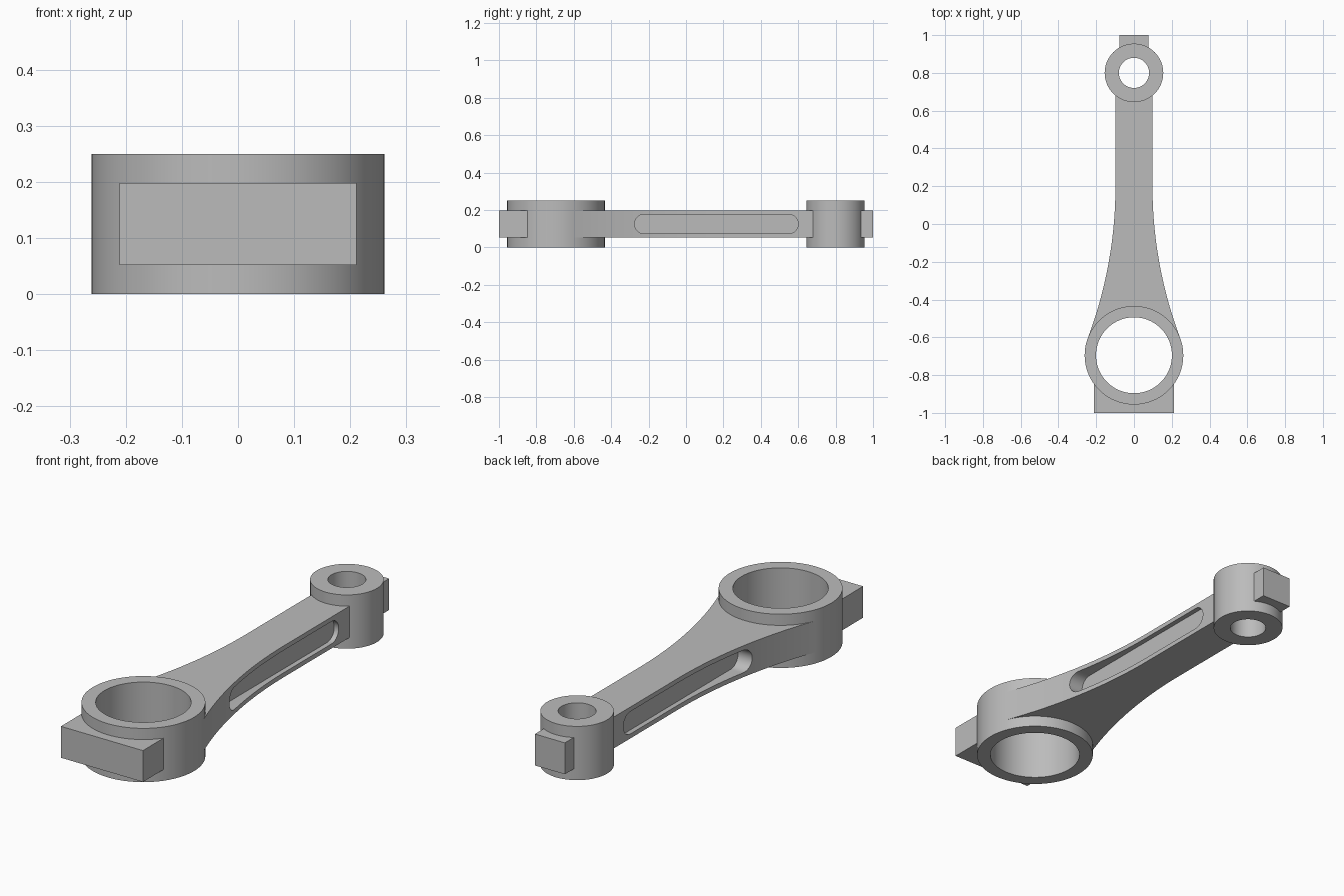
import bpy, bmesh, math

cube = bpy.data.objects.get("Cube")
if cube:
    bpy.data.objects.remove(cube, do_unlink=True)

# Satin steel, used on every part
steel = bpy.data.materials.new("steel_grey")
steel.use_nodes = True
colour = (0.5, 0.5, 0.5, 1)
steel.diffuse_color = colour
steel.node_tree.nodes["Principled BSDF"].inputs["Base Color"].default_value = colour

HEIGHT, LOW, HIGH = 0.25, 0.052, 0.198
BIG_Y, BIG_R, BIG_BORE = -0.695, 0.261, 0.201
SMALL_Y, SMALL_R, SMALL_BORE = 0.80, 0.155, 0.08
BEAM_HALF, FLARE_Y = 0.098, 0.2


def arc(cx, cy, r, start, end, steps):
    """Points on an arc, angles in degrees."""
    angles = [math.radians(start + (end - start) * i / steps) for i in range(steps + 1)]
    return [(cx + r * math.cos(a), cy + r * math.sin(a)) for a in angles]


def circle(cy, r):
    return arc(0, cy, r, 0, 360, 96)[:-1]


def prism(name, outline, low, high, along_x=False):
    """Extrude a flat outline along z, or a (y, z) outline along x."""
    def place(p, d):
        return (d, *p) if along_x else (*p, d)
    bm = bmesh.new()
    bottom = bm.faces.new([bm.verts.new(place(p, low)) for p in outline])
    top = bmesh.ops.extrude_face_region(bm, geom=[bottom])["geom"]
    for v in (g for g in top if isinstance(g, bmesh.types.BMVert)):
        v.co[0 if along_x else 2] = high
    bmesh.ops.recalc_face_normals(bm, faces=bm.faces)
    mesh = bpy.data.meshes.new(name)
    bm.to_mesh(mesh)
    bm.free()
    mesh.materials.append(steel)
    obj = bpy.data.objects.new(name, mesh)
    bpy.context.collection.objects.link(obj)
    return obj


def activate(obj):
    bpy.ops.object.select_all(action="DESELECT")
    obj.select_set(True)
    bpy.context.view_layer.objects.active = obj


def cut(obj, cutter):
    cutter.hide_render = True
    mod = obj.modifiers.new("cut", "BOOLEAN")
    mod.operation, mod.solver, mod.object = "DIFFERENCE", "EXACT", cutter
    activate(obj)
    bpy.ops.object.modifier_apply(modifier=mod.name)
    bpy.data.objects.remove(cutter, do_unlink=True)


def cut_round(obj, cy, r):
    cut(obj, prism("bore_cutter", circle(cy, r), -0.1, HEIGHT + 0.1))


def box_outline(half, y0, y1):
    return [(-half, y0), (half, y0), (half, y1), (-half, y1)]


# Bearing rings
big_ring = prism("big_end_ring", circle(BIG_Y, BIG_R), 0, HEIGHT)
cut_round(big_ring, BIG_Y, BIG_BORE)
small_ring = prism("small_end_ring", circle(SMALL_Y, SMALL_R), 0, HEIGHT)
cut_round(small_ring, SMALL_Y, SMALL_BORE)

# Beam: straight shank, then a large arc that meets the big ring at a tangent
rise = FLARE_Y - BIG_Y
flare_r = (rise ** 2 + BEAM_HALF ** 2 - BIG_R ** 2) / (2 * (BIG_R - BEAM_HALF))
sweep = math.degrees(math.asin(rise / (flare_r + BIG_R)))
side = [(BEAM_HALF, SMALL_Y)]
side += arc(BEAM_HALF + flare_r, FLARE_Y, flare_r, 180, 180 + sweep, 32)
side.append((0.2, BIG_Y))
beam = prism("beam", side + [(-x, y) for x, y in reversed(side)], LOW, HIGH)
cut_round(beam, BIG_Y, BIG_R - 0.025)
cut_round(beam, SMALL_Y, SMALL_R - 0.03)

# Rounded pockets on both flanks of the beam, with flat floors
SLOT_R, MID, SLOT_X = 0.052, HEIGHT / 2, 0.075
slot = arc(0.60 - SLOT_R, MID, SLOT_R, -90, 90, 20)
slot += arc(-0.275 + SLOT_R, MID, SLOT_R, 90, 270, 20)
for s in (-1, 1):
    ends = sorted((s * SLOT_X, s * 0.4))
    cut(beam, prism("pocket_cutter", slot, *ends, along_x=True))

# Balance pads at both ends
big_pad = prism("big_end_pad", box_outline(0.211, -1, BIG_Y), LOW, HIGH)
cut_round(big_pad, BIG_Y, BIG_R - 0.025)
small_pad = prism("small_end_pad", box_outline(0.077, SMALL_Y, 1), LOW, HIGH)
cut_round(small_pad, SMALL_Y, SMALL_R - 0.03)

for part in (big_ring, small_ring, beam, big_pad, small_pad):
    activate(part)
    bpy.ops.object.shade_smooth_by_angle(angle=math.radians(30))
